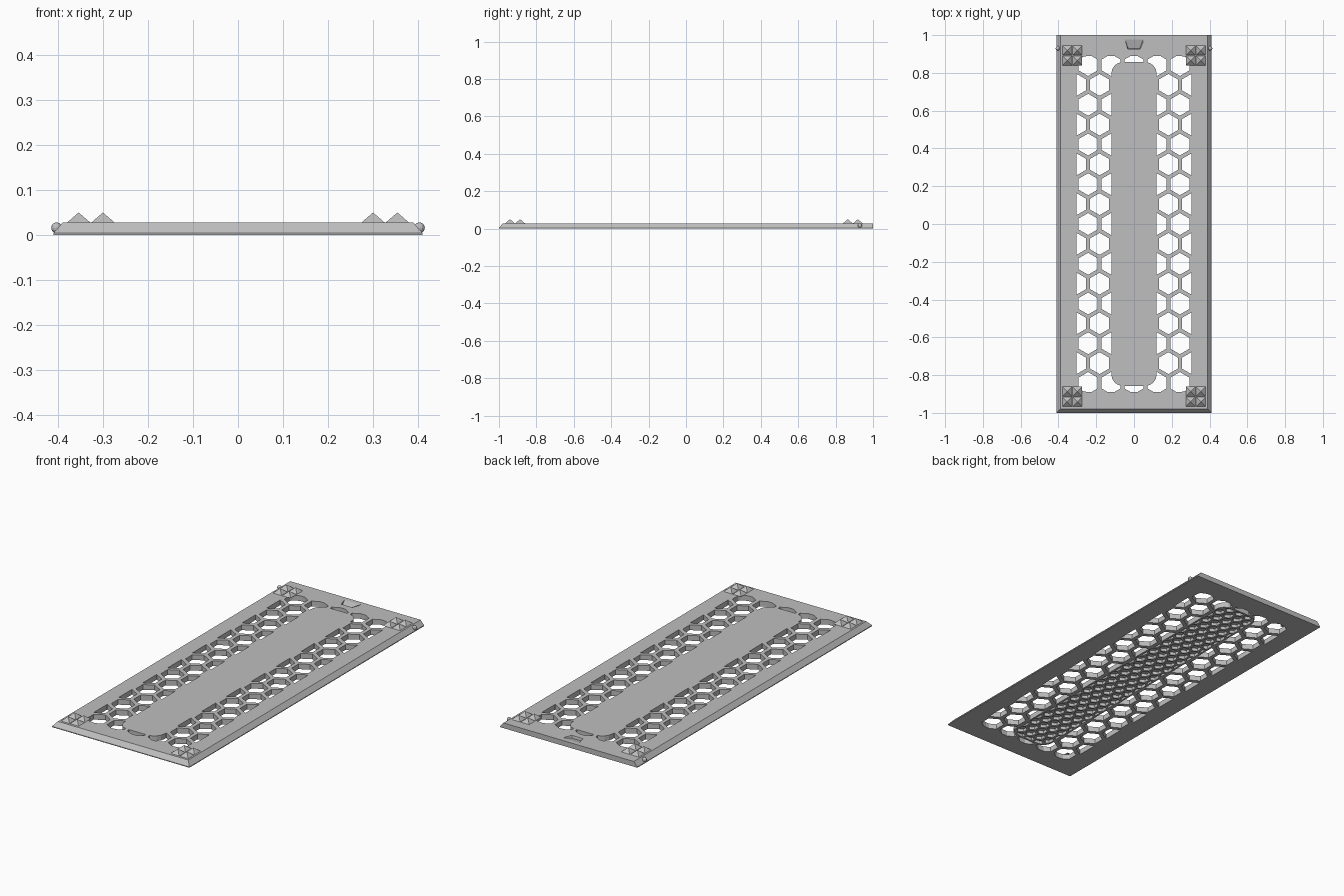
import bpy, bmesh, math
from mathutils import Matrix

if "Cube" in bpy.data.objects:
    bpy.data.objects.remove(bpy.data.objects["Cube"], do_unlink=True)

TOP = 0.028      # height of the plate's upper face
PITCH = 0.1215   # spacing of the through holes

grey = bpy.data.materials.new("plain grey")
grey.use_nodes = True
grey.diffuse_color = (0.52, 0.52, 0.52, 1)
grey.node_tree.nodes["Principled BSDF"].inputs["Base Color"].default_value = grey.diffuse_color


def make_object(name, bm):
    bmesh.ops.recalc_face_normals(bm, faces=bm.faces)
    mesh = bpy.data.meshes.new(name)
    bm.to_mesh(mesh)
    bm.free()
    mesh.materials.append(grey)
    obj = bpy.data.objects.new(name, mesh)
    bpy.context.collection.objects.link(obj)
    return obj


def add_loft(bm, lower, upper):
    """Solid between two outlines with equal point counts."""
    a = [bm.verts.new(p) for p in lower]
    b = [bm.verts.new(p) for p in upper]
    bm.faces.new(a[::-1])
    bm.faces.new(b)
    for i in range(len(a)):
        j = (i + 1) % len(a)
        bm.faces.new((a[i], a[j], b[j], b[i]))


def add_prism(bm, outline, z0, z1):
    add_loft(bm, [(x, y, z0) for x, y in outline], [(x, y, z1) for x, y in outline])


def rounded_rect(hx, hy, r, steps=4):
    points = []
    for q, (sx, sy) in enumerate([(1, 1), (-1, 1), (-1, -1), (1, -1)]):
        for s in range(steps + 1):
            a = math.pi / 2 * (q + s / steps)
            points.append((sx * (hx - r) + r * math.cos(a), sy * (hy - r) + r * math.sin(a)))
    return points


def slab(name, outline):
    bm = bmesh.new()
    add_prism(bm, outline, -0.1, 0.1)
    return make_object(name, bm)


def honeycomb(name, pitch, radius, columns, rows, z0, z1):
    """Staggered grid of six-sided prisms with points along y."""
    bm = bmesh.new()
    for k in range(-rows, rows + 1):
        shift = 0.5 * (k % 2)
        for i in range(-columns, columns + 1):
            cx, cy = (i + shift) * pitch, k * pitch * math.sqrt(3) / 2
            corners = [math.pi / 6 + n * math.pi / 3 for n in range(6)]
            add_prism(bm, [(cx + radius * math.cos(a), cy + radius * math.sin(a))
                           for a in corners], z0, z1)
    return make_object(name, bm)


def combine(target, tool, operation):
    mod = target.modifiers.new("cut", 'BOOLEAN')
    mod.operation = operation
    mod.solver = 'EXACT'
    mod.object = tool
    bpy.context.view_layer.update()
    bpy.context.view_layer.objects.active = target
    bpy.ops.object.modifier_apply(modifier=mod.name)
    bpy.data.objects.remove(tool, do_unlink=True)


# Plate with sloped sides and front, upright back, and a thin straight lip below
def plate_outline(inset, z):
    hx = 0.41 - inset
    return [(-hx, inset - 1, z), (hx, inset - 1, z), (hx, 1, z), (-hx, 1, z)]


bm = bmesh.new()
rings = [[bm.verts.new(p) for p in plate_outline(inset, z)]
         for inset, z in ((0, 0), (0, 0.004), (0.021, TOP))]
bm.faces.new(rings[0][::-1])
bm.faces.new(rings[-1])
for low, high in zip(rings, rings[1:]):
    for i in range(4):
        j = (i + 1) % 4
        bm.faces.new((low[i], low[j], high[j], high[i]))
plate = make_object("lid_plate", bm)

# Through holes, kept inside the border and outside the solid centre strip
holes = honeycomb("hole_cutter", PITCH, 0.058, 3, 8, -0.05, 0.08)
combine(holes, slab("border_limit", rounded_rect(0.305, 0.89, 0.06)), 'INTERSECT')
combine(holes, slab("strip_limit", rounded_rect(0.12, 0.857, 0.06)), 'DIFFERENCE')
combine(plate, holes, 'DIFFERENCE')

# Small blind pockets under the centre strip
pockets = honeycomb("pocket_cutter", PITCH / 2, 0.028, 3, 16, -0.05, 0.016)
combine(pockets, slab("pocket_limit", rounded_rect(0.11, 0.847, 0.055)), 'INTERSECT')
combine(plate, pockets, 'DIFFERENCE')

# Finger notch: steep curved wall, floor rising toward the back
outline = [(-0.053, 0.972), (-0.034, 0.925), (0.034, 0.925), (0.053, 0.972)]
bm = bmesh.new()
add_loft(bm, [(x * 0.9, y + 0.004, TOP - 0.28 * (0.972 - y)) for x, y in outline],
         [(x, y, TOP + 0.004) for x, y in outline])
combine(plate, make_object("notch_cutter", bm), 'DIFFERENCE')

# Pyramid feet in groups of four, and a snap bump on each side
for side, x in (("left", 1), ("right", -1)):
    for end, cy in (("front", -0.914), ("back", 0.892)):
        bm = bmesh.new()
        for dx in (-0.027, 0.027):
            for dy in (-0.027, 0.027):
                at = Matrix.Translation((x * 0.327 + dx, cy + dy, TOP + 0.011))
                turn = Matrix.Rotation(math.pi / 4, 4, 'Z')
                bmesh.ops.create_cone(bm, cap_ends=True, segments=4, radius1=0.0255 * math.sqrt(2),
                                      radius2=0, depth=0.022, matrix=at @ turn)
        make_object(f"{end}_{side}_pyramids", bm)
    bm = bmesh.new()
    bmesh.ops.create_uvsphere(bm, u_segments=12, v_segments=8, radius=0.012,
                              matrix=Matrix.Translation((x * 0.403, 0.93, 0.016)))
    make_object(f"{side}_snap_bump", bm)
